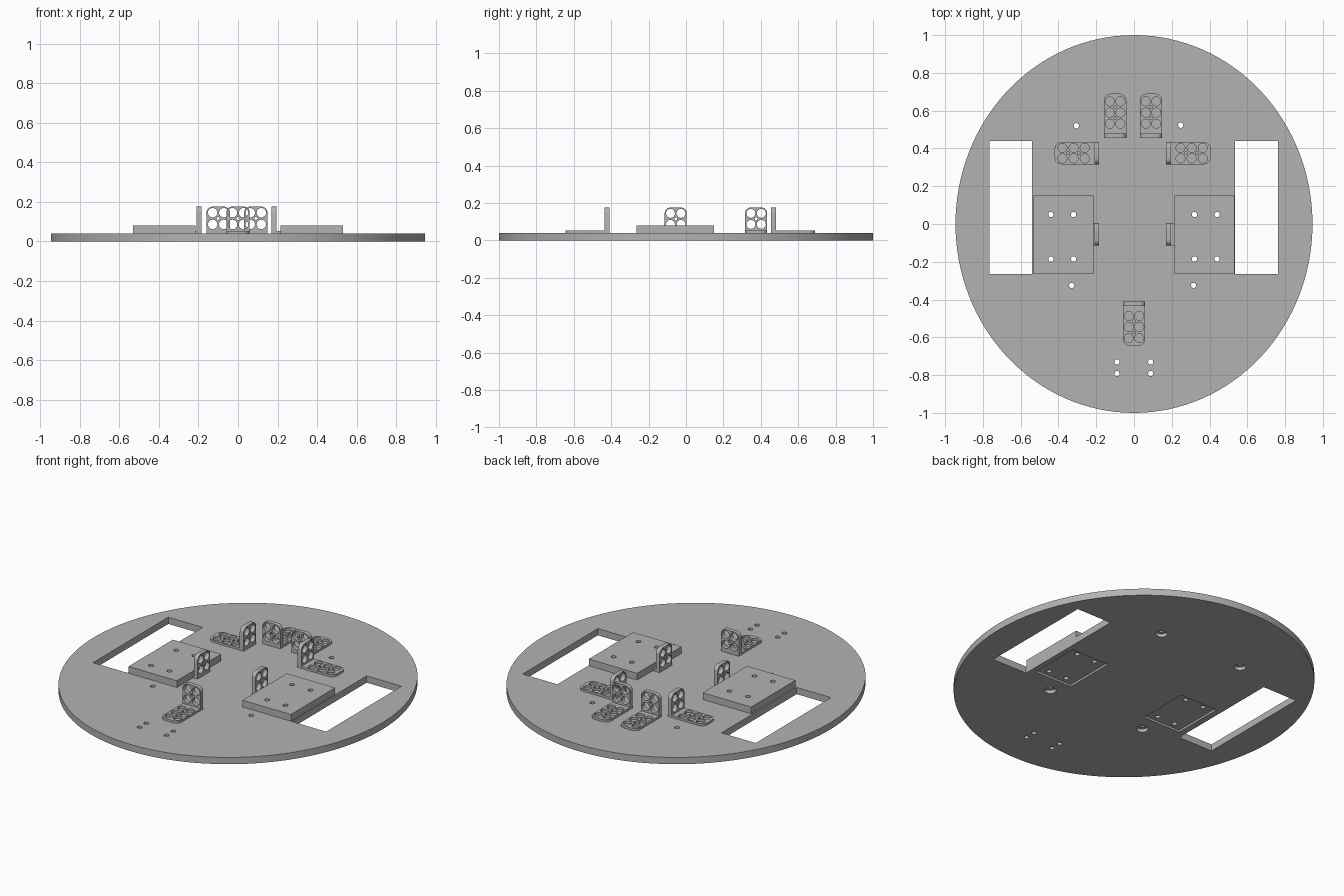
import bpy, bmesh, math
from mathutils import Matrix, Vector

cube = bpy.data.objects.get("Cube")
if cube:
    bpy.data.objects.remove(cube, do_unlink=True)

grey = bpy.data.materials.new("grey plastic")
grey.use_nodes = True
COLOR = (0.45, 0.45, 0.45, 1)
grey.diffuse_color = COLOR
grey.node_tree.nodes["Principled BSDF"].inputs["Base Color"].default_value = COLOR


def ellipse(cx, cy, rx, ry=None, n=20):
    ry = ry or rx
    return [(cx + rx * math.cos(math.tau * i / n), cy + ry * math.sin(math.tau * i / n)) for i in range(n)]


def rect(x0, x1, y0, y1):
    return [(x0, y0), (x1, y0), (x1, y1), (x0, y1)]


def tongue(w, length, r, n=6):
    """Strip from y=0 to y=length with its two far corners rounded."""
    pts = [(-w / 2, 0), (w / 2, 0)]
    for sx, start in ((1, 0), (-1, math.pi / 2)):
        for i in range(n + 1):
            a = start + math.pi / 2 * i / n
            pts.append((sx * (w / 2 - r) + r * math.cos(a), length - r + r * math.sin(a)))
    return pts


def sheet(name, loops, z0, z1, matrix=Matrix()):
    """Flat outline with holes, extruded from z0 to z1."""
    curve = bpy.data.curves.new(name, "CURVE")
    curve.dimensions = "2D"
    curve.fill_mode = "BOTH"
    curve.extrude = (z1 - z0) / 2
    for loop in loops:
        s = curve.splines.new("POLY")
        s.points.add(len(loop) - 1)
        for p, (x, y) in zip(s.points, loop):
            p.co = (x, y, 0, 1)
        s.use_cyclic_u = True
    temp = bpy.data.objects.new(name + " outline", curve)
    bpy.context.collection.objects.link(temp)
    bpy.context.view_layer.update()
    mesh = bpy.data.meshes.new_from_object(temp.evaluated_get(bpy.context.evaluated_depsgraph_get()))
    bpy.data.objects.remove(temp, do_unlink=True)
    bm = bmesh.new()
    bm.from_mesh(mesh)
    bmesh.ops.remove_doubles(bm, verts=bm.verts, dist=1e-5)
    bmesh.ops.transform(bm, matrix=matrix @ Matrix.Translation((0, 0, (z0 + z1) / 2)), verts=bm.verts)
    bmesh.ops.recalc_face_normals(bm, faces=bm.faces)
    bm.to_mesh(mesh)
    bm.free()
    mesh.name = name
    mesh.materials.clear()
    mesh.materials.append(grey)
    obj = bpy.data.objects.new(name, mesh)
    bpy.context.collection.objects.link(obj)
    return obj


def smooth(obj):
    bpy.ops.object.select_all(action="DESELECT")
    obj.select_set(True)
    bpy.context.view_layer.objects.active = obj
    bpy.ops.object.shade_smooth_by_angle(angle=math.radians(30))


TOP = 0.04
HOLE = 0.014

# Hole positions
pad_holes = {s: [ellipse(s * x, y, HOLE) for x in (0.32, 0.44) for y in (0.05, -0.185)] for s in (-1, 1)}
screws = [(-0.305, 0.52), (0.247, 0.523), (-0.33, -0.325), (0.315, -0.325)]
front_holes = [ellipse(x, y, HOLE) for x in (-0.09, 0.088) for y in (-0.73, -0.792)]

# Round base plate with wheel openings
plate = sheet("base_plate",
              [ellipse(0, 0, 0.945, 1.0, 128), rect(-0.765, -0.54, -0.265, 0.44), rect(0.535, 0.763, -0.265, 0.44)]
              + pad_holes[-1] + pad_holes[1] + front_holes + [ellipse(x, y, HOLE) for x, y in screws],
              0, TOP)

# Underside pockets and counterbores
cuts = [rect(0.257, 0.503, -0.222, 0.088), rect(-0.503, -0.257, -0.222, 0.088)]
cuts += [ellipse(x, y, 0.032) for x, y in screws]
cutter = sheet("underside_cutter", cuts[:2], -0.02, 0.012)
bores = sheet("counterbore_cutter", cuts[2:], -0.02, 0.02)
for c in (cutter, bores):
    mod = plate.modifiers.new(c.name, "BOOLEAN")
    mod.object = c
    mod.solver = "EXACT"
    bpy.context.view_layer.objects.active = plate
    bpy.ops.object.modifier_apply(modifier=mod.name)
    bpy.data.objects.remove(c, do_unlink=True)
smooth(plate)

# Raised motor pads
for s, side in ((-1, "right"), (1, "left")):
    x0, x1 = sorted((s * 0.215, s * 0.532))
    smooth(sheet(side + "_motor_pad", [rect(x0, x1, -0.265, 0.15)] + pad_holes[s], TOP, 0.08))


# Perforated sensor brackets: a rounded foot and a rounded upright
def bracket(name, x, y, turn):
    place = Matrix.Translation((x, y, TOP)) @ Matrix.Rotation(math.radians(turn), 4, "Z")
    w, t, r = 0.118, 0.025, 0.024

    def grid(rows, first):
        big = [ellipse(sx * 0.028, first + 0.059 * i, r, n=16) for i in range(rows) for sx in (-1, 1)]
        small = [ellipse(0, first + 0.059 * (i + 0.5), 0.008, n=10) for i in range(rows - 1)]
        return big + small

    smooth(sheet(name + "_foot", [tongue(w, 0.235, 0.035)] + grid(3, 0.076), 0, 0.013, place))
    stand = place @ Matrix.Translation((0, t, 0)) @ Matrix.Rotation(math.pi / 2, 4, "X")
    smooth(sheet(name + "_upright", [tongue(w, 0.136, 0.03)] + grid(2, 0.046), 0, t, stand))


bracket("front_bracket", 0, -0.41, 180)
bracket("back_right_bracket", -0.10, 0.455, 0)
bracket("back_left_bracket", 0.09, 0.455, 0)
for y, part in ((0.375, "side"), (-0.055, "pad")):
    bracket("right_" + part + "_bracket", -0.185, y, 90)
    bracket("left_" + part + "_bracket", 0.17, y, -90)
